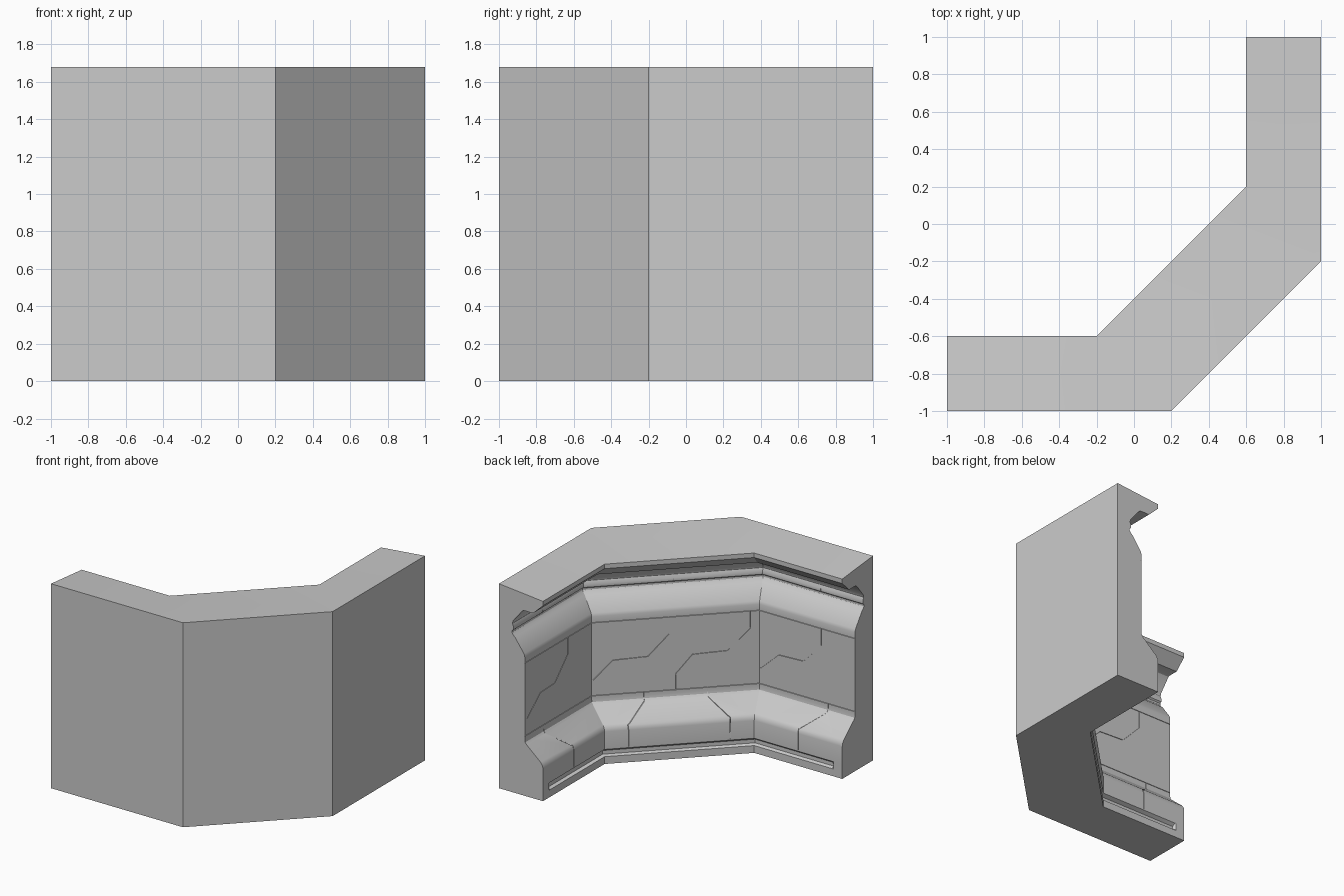
import bpy, bmesh
from mathutils import Vector

if "Cube" in bpy.data.objects:
    bpy.data.objects.remove(bpy.data.objects["Cube"])


def corner(k, d):
    """Plan point k of the wall path: outer face at d = 0, else mitred inner offset."""
    if d == 0:
        return [(-1, -1), (0.2, -1), (1, -0.2), (1, 1)][k]
    e = .4 - d
    m = .4142 * e
    return [(-1, -.6 - e), (-.2 + m, -.6 - e), (.6 + e, .2 - m), (.6 + e, 1)][k]


def place(k, t, d, z):
    a, b = Vector(corner(k, d)), Vector(corner(k + 1, d))
    p = a.lerp(b, t)
    return Vector((p.x, p.y, z))


def mesh_from_sections(name, sections):
    """Loft equal closed sections and cap both ends."""
    bm = bmesh.new()
    rings = [[bm.verts.new(p) for p in s] for s in sections]
    n = len(rings[0])
    for a, b in zip(rings, rings[1:]):
        for i in range(n):
            j = (i + 1) % n
            bm.faces.new((a[i], a[j], b[j], b[i]))
    bm.faces.new(rings[0])
    bm.faces.new(rings[-1][::-1])
    bmesh.ops.recalc_face_normals(bm, faces=bm.faces)
    me = bpy.data.meshes.new(name)
    bm.to_mesh(me)
    bm.free()
    ob = bpy.data.objects.new(name, me)
    bpy.context.collection.objects.link(ob)
    return ob


# Wall cross-section (depth, height); third value is the skirting slot depth
profile = [(0, 0, 0), (.4, 0, 0), (.4, .06, 0), (.4, .07, .025), (.4, .10, .025),
           (.4, .12, 0), (.4, .265, 0), (.395, .29, 0), (.38, .313, 0),
           (.25, .425, 0), (.238, .44, 0), (.235, .46, 0),
           (.235, .488, 0), (.229, .49, 0), (.235, .492, 0),
           (.235, 1.088, 0), (.229, 1.09, 0), (.235, 1.092, 0),
           (.235, 1.14, 0), (.228, 1.165, 0), (.145, 1.28, 0), (.128, 1.295, 0),
           (.118, 1.31, 0), (.118, 1.325, 0), (.130, 1.335, 0), (.132, 1.36, 0),
           (.122, 1.385, 0), (.128, 1.41, 0), (.215, 1.515, 0), (.23, 1.52, 0),
           (.31, 1.52, 0), (.4, 1.605, 0), (.4, 1.642, 0), (0, 1.68, 0)]

# Wall body swept round the two corners; slot stops short of each end
stations = [(0, 0, 0), (0, .10, 0), (0, .115, 1), (1, 0, 1),
            (2, 0, 1), (2, .885, 1), (2, .90, 0), (2, 1, 0)]
wall = mesh_from_sections(
    "corner_wall",
    [[place(k, t, d - g * s, z) for d, z, s in profile] for k, t, g in stations])


def seam(k, pts, w=.002, deep=.007):
    """Thin cutter following (t, z, depth) points on wall section k."""
    sections = []
    length = (Vector(corner(k + 1, .3)) - Vector(corner(k, .3))).length
    flat = [Vector((t * length, z)) for t, z, d in pts]
    for i, (t, z, d) in enumerate(pts):
        dirs = [(flat[j + 1] - flat[j]).normalized()
                for j in (i - 1, i) if 0 <= j < len(flat) - 1]
        n = sum(dirs, Vector((0, 0))).normalized()
        n = Vector((-n.y, n.x)) * w / max(.5, n.dot(dirs[0]))
        sections.append([place(k, t + s * n.x / length, e, z + s * n.y)
                         for s, e in ((-1, d - deep), (1, d - deep),
                                      (1, d + .03), (-1, d + .03))])
    cutter = mesh_from_sections("seam_cutter", sections)
    cutter.hide_render = True
    mod = wall.modifiers.new("seam", 'BOOLEAN')
    mod.operation = 'DIFFERENCE'
    mod.solver = 'EXACT'
    mod.object = cutter
    return cutter


P = .235
cutters = []
# Stepped panel seams
for k, ts in ((0, (.352, .352, .539, .80, .985)),
              (1, (.54, .54, .665, .874, .99)),
              (1, (.054, .054, .19, .40, .50)),
              (2, (.36, .36, .55, .77, .97))):
    cutters.append(seam(k, [(t, z, P) for t, z in
                            zip(ts, (1.089, .95, .78, .77, .62))]))
cutters.append(seam(1, [(.50, .615, P), (.50, .491, P)]))

# Kinked seams over the lower ledge
for k, a, b in ((0, .28, .5), (1, .31, .16), (1, .69, .84), (2, .72, .5)):
    cutters.append(seam(k, [(a, .489, P), (a, .45, P), (a, .425, .25),
                            (b, .30, .388), (b, .13, .4)]))

# Short joints in the upper moulding
for k, t in ((0, .42), (1, .5), (2, .58)):
    cutters.append(seam(k, [(t, 1.336, .130), (t, 1.36, .132)]))

# Apply the cuts and remove the cutters
deps = bpy.context.evaluated_depsgraph_get()
cut_mesh = bpy.data.meshes.new_from_object(wall.evaluated_get(deps))
wall.modifiers.clear()
wall.data = cut_mesh
for c in cutters:
    bpy.data.objects.remove(c)

bpy.context.view_layer.objects.active = wall
wall.select_set(True)
bpy.ops.object.shade_smooth_by_angle(angle=.5)
